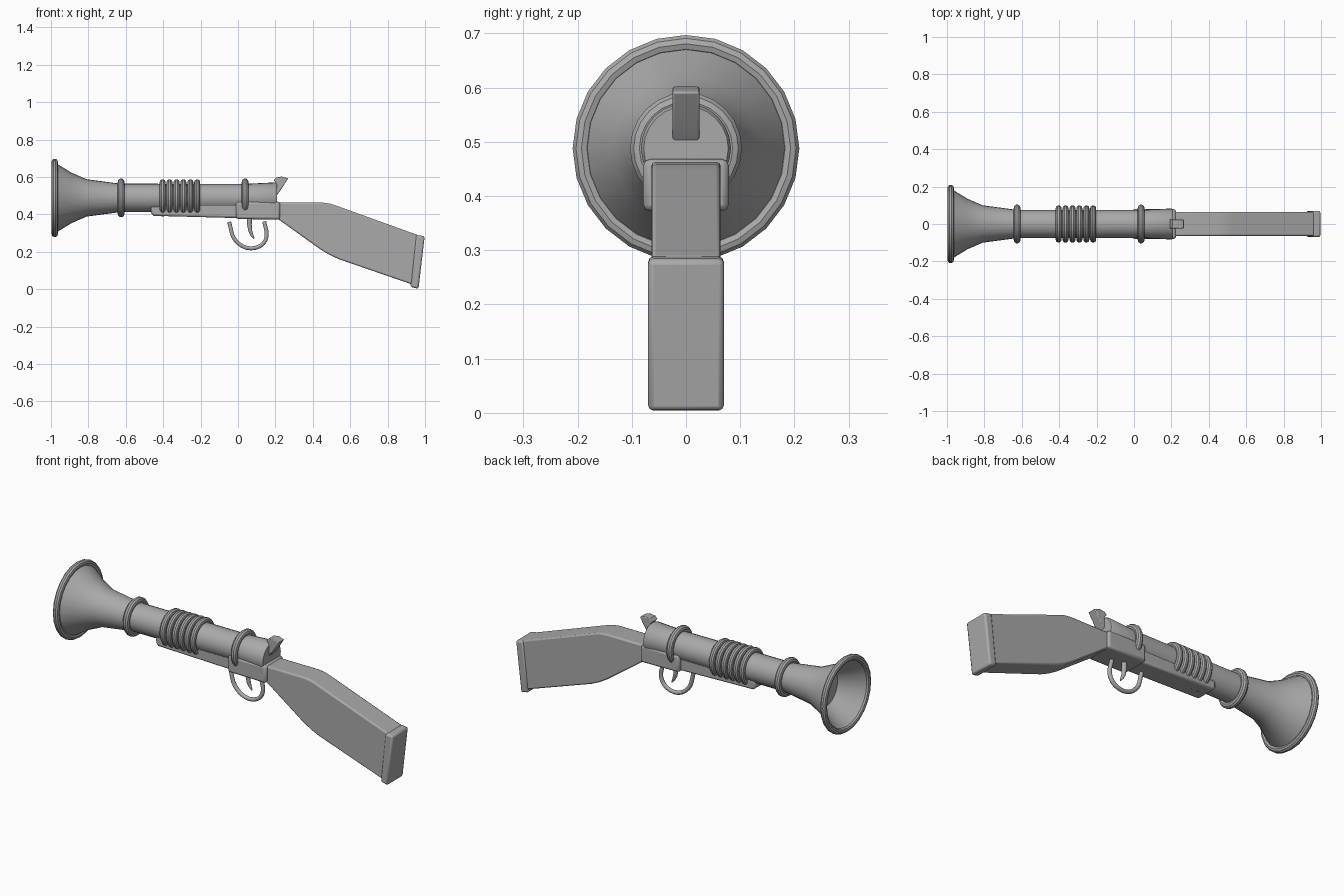
import bpy, bmesh, math
from mathutils import Vector

AXIS_Z = 0.488
SIDES = 24

cube = bpy.data.objects.get("Cube")
if cube:
    bpy.data.objects.remove(cube, do_unlink=True)

grey = bpy.data.materials.new("plain grey")
grey.use_nodes = True
grey.diffuse_color = (0.4, 0.4, 0.4, 1)
grey.node_tree.nodes["Principled BSDF"].inputs["Base Color"].default_value = (0.4, 0.4, 0.4, 1)


def finish(name, bm, bevel=0.0, angle=35):
    """Turn a bmesh into a smooth shaded, optionally bevelled part."""
    bmesh.ops.recalc_face_normals(bm, faces=bm.faces)
    mesh = bpy.data.meshes.new(name)
    bm.to_mesh(mesh)
    bm.free()
    obj = bpy.data.objects.new(name, mesh)
    bpy.context.collection.objects.link(obj)
    mesh.materials.append(grey)
    bpy.ops.object.select_all(action="DESELECT")
    obj.select_set(True)
    bpy.context.view_layer.objects.active = obj
    if bevel:
        mod = obj.modifiers.new("soft edges", "BEVEL")
        mod.width = bevel
        mod.segments = 2
        mod.limit_method = "ANGLE"
        mod.angle_limit = math.radians(40)
    bpy.ops.object.shade_smooth_by_angle(angle=math.radians(angle))
    return obj


def lathe(name, profile, closed=False):
    """Spin (x, radius) points around the barrel axis."""
    bm = bmesh.new()
    rings = []
    for x, r in profile:
        ring = []
        for i in range(SIDES):
            a = 2 * math.pi * i / SIDES
            ring.append(bm.verts.new((x, r * math.cos(a), AXIS_Z + r * math.sin(a))))
        rings.append(ring)
    pairs = list(zip(rings, rings[1:]))
    if closed:
        pairs.append((rings[-1], rings[0]))
    for a, b in pairs:
        for i in range(SIDES):
            j = (i + 1) % SIDES
            bm.faces.new((a[i], a[j], b[j], b[i]))
    if not closed:
        bm.faces.new(rings[0])
        bm.faces.new(rings[-1])
    return finish(name, bm)


def band(name, x, radius, thickness):
    """Round ring around the barrel."""
    steps = [2 * math.pi * i / 10 for i in range(10)]
    return lathe(name, [(x + thickness * math.cos(t), radius + thickness * math.sin(t))
                        for t in steps], closed=True)


def slab(name, outline, half_width, bevel):
    """Extrude an (x, z) outline across the width."""
    bm = bmesh.new()
    face = bm.faces.new([bm.verts.new((x, -half_width, z)) for x, z in outline])
    out = bmesh.ops.extrude_face_region(bm, geom=[face])
    verts = [v for v in out["geom"] if isinstance(v, bmesh.types.BMVert)]
    bmesh.ops.translate(bm, verts=verts, vec=(0, 2 * half_width, 0))
    return finish(name, bm, bevel)


def rod(name, points, radii, sides=10):
    """Round bar that follows (x, z) points, with a radius at each."""
    bm = bmesh.new()
    pts = [Vector((x, 0, z)) for x, z in points]
    rings = []
    for k, p in enumerate(pts):
        along = (pts[min(k + 1, len(pts) - 1)] - pts[max(k - 1, 0)]).normalized()
        side = Vector((0, 1, 0))
        up = along.cross(side)
        rings.append([bm.verts.new(p + radii[k] * (side * math.cos(t) + up * math.sin(t)))
                      for t in (2 * math.pi * i / sides for i in range(sides))])
    for a, b in zip(rings, rings[1:]):
        for i in range(sides):
            j = (i + 1) % sides
            bm.faces.new((a[i], a[j], b[j], b[i]))
    bm.faces.new(rings[0])
    bm.faces.new(rings[-1])
    return finish(name, bm, angle=50)


# Barrel with flared bell, hollow at the mouth
lathe("barrel", [(-0.86, 0.1), (-0.98, 0.178), (-0.98, 0.19), (-0.89, 0.135), (-0.81, 0.1),
                 (-0.63, 0.076), (0.04, 0.075)])
lathe("breech", [(0.04, 0.075), (0.2, 0.083), (0.208, 0.078)])

# Rings
band("muzzle_rim", -0.98, 0.193, 0.017)
band("front_band", -0.625, 0.086, 0.018)
band("rear_band", 0.038, 0.086, 0.018)
for i in range(6):
    band(f"coil_ring_{i + 1}", -0.403 + i * 0.037, 0.084, 0.016)

# Wooden parts under and behind the barrel
slab("fore_end", [(-0.465, 0.445), (0.0, 0.465), (0.0, 0.38), (-0.45, 0.392), (-0.465, 0.405)],
     0.06, 0.01)
slab("receiver", [(-0.01, 0.468), (0.225, 0.468), (0.225, 0.372), (-0.01, 0.375)], 0.079, 0.012)
slab("stock", [(0.21, 0.463), (0.45, 0.463), (0.49, 0.458), (0.53, 0.445), (0.965, 0.288),
               (0.935, 0.024), (0.54, 0.16), (0.49, 0.183), (0.44, 0.213), (0.21, 0.378)],
     0.064, 0.008)
slab("butt_plate", [(0.952, 0.29), (0.998, 0.283), (0.965, 0.002), (0.922, 0.012)], 0.07, 0.01)

# Hammer
slab("hammer", [(0.18, 0.5), (0.205, 0.5), (0.225, 0.525), (0.268, 0.592), (0.235, 0.602),
                (0.205, 0.598), (0.19, 0.583), (0.205, 0.567), (0.18, 0.55)], 0.025, 0.004)

# Trigger guard loop and trigger
arc = [(0.05 + 0.094 * math.cos(t), 0.308 - 0.09 * math.sin(t))
       for t in (math.pi * i / 12 for i in range(13))]
guard = [(0.14, 0.362)] + arc + [(-0.047, 0.36)]
guard = [(x + 0.02 * min(1, max(0, (0.36 - z) / 0.12)), z) for x, z in guard]
rod("trigger_guard", guard, [0.011] * len(guard))
rod("trigger", [(0.062, 0.385), (0.061, 0.345), (0.066, 0.31), (0.075, 0.288), (0.086, 0.27)],
    [0.014, 0.013, 0.011, 0.008, 0.003])
